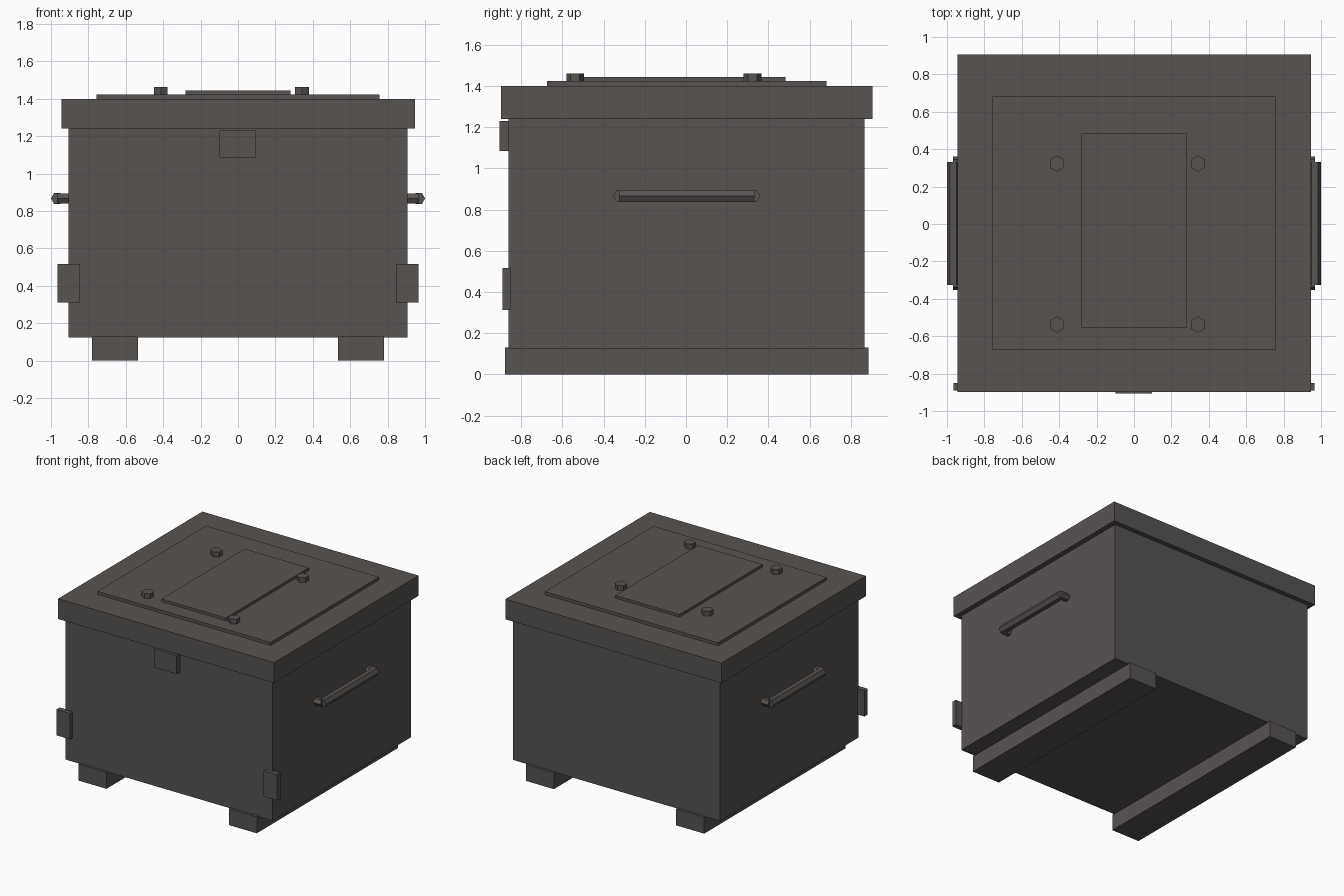
import bpy, math
from mathutils import Matrix

if "Cube" in bpy.data.objects:
    bpy.data.objects.remove(bpy.data.objects["Cube"])

CY = 0.0035  # the crate sits slightly behind centre because the latch sticks out in front

steel = bpy.data.materials.new("dark grey")
steel.diffuse_color = (0.095, 0.087, 0.083, 1.0)
steel.use_nodes = True
steel.node_tree.nodes["Principled BSDF"].inputs["Base Color"].default_value = steel.diffuse_color


def finish(obj, name):
    obj.name = name
    obj.data.materials.append(steel)
    return obj


def box(name, x0, x1, y0, y1, z0, z1):
    bpy.ops.mesh.primitive_cube_add(size=1)
    obj = bpy.context.object
    obj.data.transform(Matrix.Translation(((x0 + x1) / 2, (y0 + y1) / 2, (z0 + z1) / 2))
                       @ Matrix.Diagonal((x1 - x0, y1 - y0, z1 - z0, 1)))
    return finish(obj, name)


def hex_rod(name, centre, radius, length, axis="Z"):
    # six-sided rod; corners point along y (Z rod), x (Y rod) or y (X rod)
    bpy.ops.mesh.primitive_cylinder_add(vertices=6, radius=radius, depth=length)
    obj = bpy.context.object
    turn = {"Z": Matrix.Identity(4),
            "Y": Matrix.Rotation(math.pi / 2, 4, "X") @ Matrix.Rotation(math.pi / 2, 4, "Z"),
            "X": Matrix.Rotation(math.pi / 2, 4, "Y")}[axis]
    obj.data.transform(Matrix.Translation(centre) @ turn)
    return finish(obj, name)


# Main crate and overhanging lid
box("crate_body", -0.905, 0.905, CY - 0.864, CY + 0.864, 0.125, 1.25)
box("lid", -0.945, 0.945, CY - 0.9015, CY + 0.9015, 1.24, 1.40)

# Stepped plates on the lid
box("lid_plate", -0.757, 0.757, CY - 0.678, CY + 0.678, 1.39, 1.424)
box("lid_inner_plate", -0.281, 0.281, -0.555, 0.483, 1.41, 1.445)

# Hexagonal bolts
for x in (-0.413, 0.342):
    for y in (-0.538, 0.323):
        hex_rod("lid_bolt", (x, y, 1.436), 0.043, 0.052)

# Front latch
box("latch", -0.099, 0.097, -0.905, -0.84, 1.085, 1.23)

# Parts mirrored left and right
for side, s in (("left", -1), ("right", 1)):
    x0, x1 = sorted((s * 0.535, s * 0.78))
    box(side + "_skid", x0, x1, CY - 0.883, CY + 0.883, 0.0, 0.13)
    x0, x1 = sorted((s * 0.845, s * 0.965))
    box(side + "_corner_bracket", x0, x1, -0.89, -0.85, 0.312, 0.517)
    hex_rod(side + "_handle_bar", (s * 0.966, CY, 0.867), 0.034, 0.658, "Y")
    for y in (-0.326, 0.326):
        hex_rod(side + "_handle_mount", (s * 0.93, CY + y, 0.867), 0.031, 0.076, "X")
